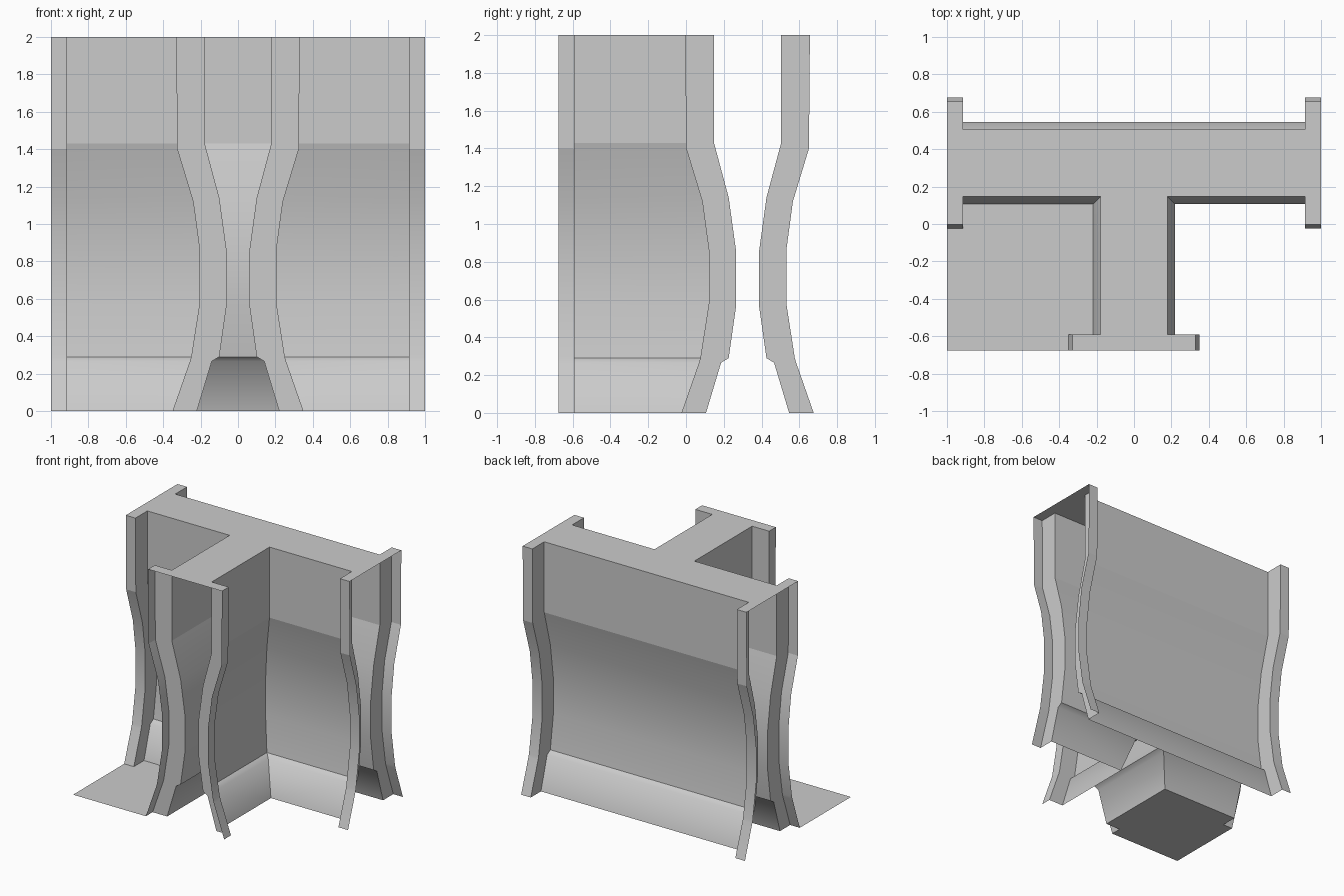
import bpy, bmesh
from mathutils import Vector

if "Cube" in bpy.data.objects:
    bpy.data.objects.remove(bpy.data.objects["Cube"])

C, E, D, T = 0.326, 1.0, 0.676, 0.086   # T centre line, side end, front end, trim depth
# (height, half width) of the wall and of the outer trim edge
WALL = [(0, .22), (.266, .14), (.29, .10), (.57, .06), (.85, .06), (1.14, .10), (1.43, .178), (2, .178)]
TRIM = [(0, .35), (.266, .257), (.29, .25), (.58, .205), (.86, .205), (1.12, .24), (1.4, .325), (2, .33)]


def finish(name, bm):
    me = bpy.data.meshes.new(name)
    bm.to_mesh(me)
    bm.free()
    bpy.context.collection.objects.link(bpy.data.objects.new(name, me))


def flat_panel(name, points, z):
    bm = bmesh.new()
    f = bm.faces.new([bm.verts.new((x, y, z)) for x, y in points])
    f.normal_update()
    if f.normal.z < 0:
        f.normal_flip()
    bmesh.ops.triangulate(bm, faces=[f])
    finish(name, bm)


def strip(bm, rail_a, rail_b, facing, ledge=False):
    """Column of quads between two rails, smooth below the straight top."""
    a = [bm.verts.new(p) for p in rail_a]
    b = [bm.verts.new(p) for p in rail_b]
    for i in range(len(a) - 1):
        f = bm.faces.new((a[i], b[i], b[i + 1], a[i + 1]))
        f.normal_update()
        if f.normal.dot(Vector(facing)) < 0:
            f.normal_flip()
        f.smooth = i <= 5
    if ledge:   # crisp line along the top of the base ledge
        bm.edges.get((a[2], b[2])).smooth = False


def rail(profile, place):
    return [(*place(w), z) for z, w in profile]


def wall(name, start, end, facing):
    bm = bmesh.new()
    strip(bm, rail(WALL, start), rail(WALL, end), facing, True)
    finish(name, bm)


# Hollow wall shells, ending where the trim starts
wall("back_wall", lambda w: (T - E, C + w), lambda w: (E - T, C + w), (0, 1, 0))
for side, m in (("left", -1), ("right", 1)):
    wall(side + "_front_wall", lambda w: (m * w, C - w), lambda w: (m * (E - T), C - w), (0, -1, 0))
    wall(side + "_arm_wall", lambda w: (m * w, C - w), lambda w: (m * w, T - D), (m, 0, 0))

# Open-ended trim on each arm: a face set back from the end plus an outer edge
ARMS = {
    "right": (E, (1, 0), (0, 1), (0, C)),
    "left": (E, (-1, 0), (0, 1), (0, C)),
    "front": (D, (0, -1), (1, 0), (0, 0)),
}
for name, (length, along, across, origin) in ARMS.items():
    for tag, s in (("a", -1), ("b", 1)):
        def at(d):
            return lambda w: tuple(origin[k] + along[k] * d + across[k] * s * w for k in (0, 1))
        bm = bmesh.new()
        outer = rail(TRIM, at(length))
        outer_back, inner_back = rail(TRIM, at(length - T)), rail(WALL, at(length - T))
        strip(bm, outer, outer_back, (across[0] * s, across[1] * s, 0))
        strip(bm, outer_back, inner_back, (-along[0], -along[1], 0))
        finish(f"{name}_end_trim_{tag}", bm)

# T-shaped top cap, half outline mirrored
w, o = WALL[-1][1], TRIM[-1][1]
half = [(o, -D), (o, -D + T), (w, -D + T), (w, C - w), (E - T, C - w), (E - T, C - o),
        (E, C - o), (E, C + o), (E - T, C + o), (E - T, C + w)]
flat_panel("top_cap", half + [(-x, y) for x, y in reversed(half)], 2)

# Floor panel in the front left corner, notched around the trim
k, n = WALL[0][1], TRIM[0][1]
flat_panel("floor_panel", [(-k, C - k), (-k, T - D), (-n, T - D), (-n, -D), (-E, -D),
                           (-E, C - n), (T - E, C - n), (T - E, C - k)], 0)
